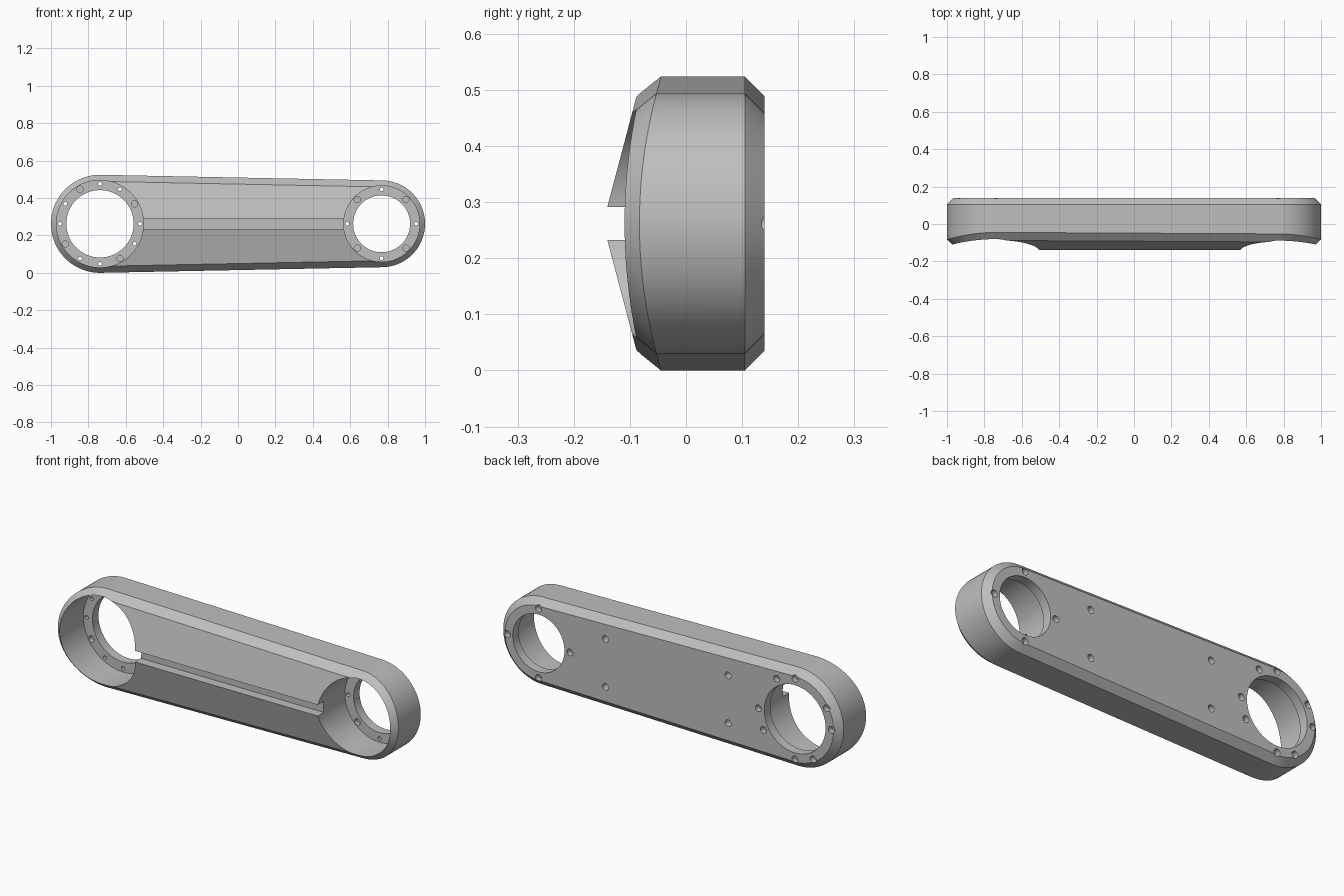
import bpy, bmesh
from math import sin, cos, acos, pi, radians

if "Cube" in bpy.data.objects:
    bpy.data.objects.remove(bpy.data.objects["Cube"])

MID = 0.262                      # height of the arm's centre line
BEVEL = 0.035
RIDGE, SLOPE = -0.148, 0.264     # sloped front faces meeting at a ridge
# centre x, outer radius, pocket radius, hole radius, bolt circle radius
BIG = (-0.738, 0.262, 0.233, 0.18, 0.214)
SMALL = (0.768, 0.232, 0.203, 0.152, 0.184)

grey = bpy.data.materials.new("plain grey")
grey.use_nodes = True
colour = (0.52, 0.52, 0.52, 1)
grey.diffuse_color = colour
grey.node_tree.nodes["Principled BSDF"].inputs["Base Color"].default_value = colour


def make_object(name, bm):
    bmesh.ops.recalc_face_normals(bm, faces=bm.faces)
    mesh = bpy.data.meshes.new(name)
    bm.to_mesh(mesh)
    bm.free()
    mesh.materials.append(grey)
    ob = bpy.data.objects.new(name, mesh)
    bpy.context.collection.objects.link(ob)
    return ob


def bridge(bm, a, b):
    n = len(a)
    for i in range(n):
        bm.faces.new((a[i], a[(i + 1) % n], b[(i + 1) % n], b[i]))


def turned(bm, x, z, profile, sides):
    """Stepped cylinder along y from (y, radius) pairs."""
    rings = [[bm.verts.new((x + r * cos(2 * pi * i / sides), y, z + r * sin(2 * pi * i / sides)))
              for i in range(sides)] for y, r in profile]
    for a, b in zip(rings, rings[1:]):
        bridge(bm, a, b)
    bm.faces.new(rings[0])
    bm.faces.new(rings[-1])


# Arm body: tapered rounded outline, right arc then left arc
STEPS = 48
tangent = acos((BIG[1] - SMALL[1]) / (SMALL[0] - BIG[0]))
outline = []
for end, start, stop in ((SMALL, -tangent, tangent), (BIG, tangent, 2 * pi - tangent)):
    for i in range(STEPS + 1):
        outline.append((end, start + (stop - start) * i / STEPS))


def edge_y(r, angle, inset):
    """Front bevel depth, easing from the straight sides to the tips."""
    s = sin(angle) ** 2
    side = RIDGE + SLOPE * (r - inset) + (0 if inset else 0.034)
    tip = -0.115 if inset else -0.083
    return tip + (side - tip) * s


def ring(bm, inset, y=None):
    out = []
    for end, a in outline:
        r = end[1] - inset
        depth = edge_y(end[1], a, inset) if y is None else y
        out.append(bm.verts.new((end[0] + r * cos(a), depth, MID + r * sin(a))))
    return out


bm = bmesh.new()
back, back_edge = ring(bm, BEVEL, 0.14), ring(bm, 0, 0.105)
front_edge, front = ring(bm, 0), ring(bm, BEVEL)
bm.faces.new(back)
for a, b in ((back, back_edge), (back_edge, front_edge), (front_edge, front)):
    bridge(bm, a, b)
tips = [bm.verts.new((end[0], RIDGE, MID)) for end in (SMALL, BIG)]
for k, tip in enumerate(tips):
    first = k * (STEPS + 1)
    for i in range(first, first + STEPS):
        bm.faces.new((front[i], front[i + 1], tip))
    bm.faces.new((front[first + STEPS], front[(first + STEPS + 1) % len(front)], tips[1 - k], tip))
arm = make_object("arm_body", bm)

# Stepped bearing pockets at both ends
pockets = bmesh.new()
for x, _, pocket, hole, _ in (BIG, SMALL):
    turned(pockets, x, MID, ((-0.3, pocket), (0.09, pocket), (0.09, hole), (0.3, hole)), 96)

# Cable slot along the ridge
slot = bmesh.new()
bmesh.ops.create_cube(slot, size=1)
for v in slot.verts:
    v.co = (v.co.x * 1.4 + 0.015, v.co.y * 0.21 - 0.195, v.co.z * 0.059 + MID)

# Counterbored bolt holes, blind ledge holes and back plate holes
holes = bmesh.new()
for end, bolts, blinds in ((BIG, (0, 60, 90, 150, 180, 240, 270, 330), (30, 120, 210, 300)),
                           (SMALL, (0, 90, 180, 270), (45, 135, 225, 315))):
    for angles, profile in ((bolts, ((0.05, 0.01), (0.11, 0.01), (0.11, 0.018), (0.3, 0.018))),
                            (blinds, ((0.05, 0.017), (0.115, 0.017)))):
        for a in map(radians, angles):
            turned(holes, end[0] + end[4] * cos(a), MID + end[4] * sin(a), profile, 20)
for x in (-0.345, 0.375):
    for dz in (-0.127, 0.127):
        turned(holes, x, MID + dz, ((0.08, 0.018), (0.3, 0.018)), 20)

# Cut everything out of the body
cutters = [make_object(n, b) for n, b in
           (("pocket_cutter", pockets), ("slot_cutter", slot), ("hole_cutter", holes))]
for cutter in cutters:
    mod = arm.modifiers.new(cutter.name, 'BOOLEAN')
    mod.operation, mod.solver, mod.object = 'DIFFERENCE', 'EXACT', cutter
    cutter.hide_render = True
graph = bpy.context.evaluated_depsgraph_get()
cut_mesh = bpy.data.meshes.new_from_object(arm.evaluated_get(graph))
arm.modifiers.clear()
arm.data = cut_mesh
for cutter in cutters:
    bpy.data.objects.remove(cutter)

bpy.ops.object.select_all(action='DESELECT')
arm.select_set(True)
bpy.context.view_layer.objects.active = arm
bpy.ops.object.shade_smooth_by_angle(angle=radians(25))
